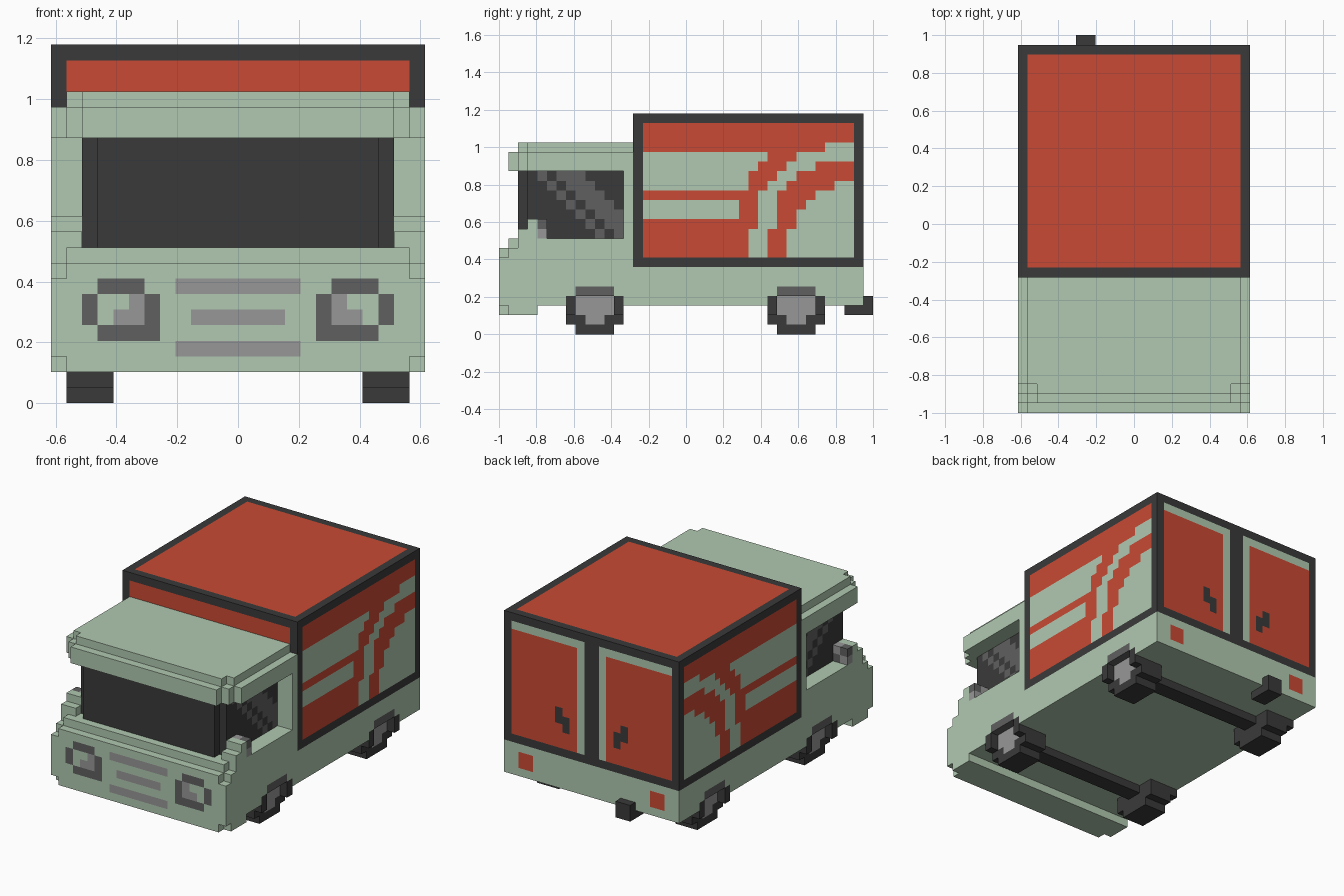
import bpy, bmesh

if "Cube" in bpy.data.objects:
    bpy.data.objects.remove(bpy.data.objects["Cube"])

U = 2 / 39  # one block; the truck is 24 x 39 x 23 blocks


def material(name, rgb):
    m = bpy.data.materials.new(name)
    lin = [((c / 255 + 0.055) / 1.055) ** 2.4 for c in rgb]
    m.diffuse_color = (*lin, 1)
    m.use_nodes = True
    m.node_tree.nodes["Principled BSDF"].inputs["Base Color"].default_value = m.diffuse_color
    return m


GREEN, RED, BLACK, DARK, LIGHT = range(5)
MATS = [material("pale_green", (177, 201, 177)), material("orange_red", (201, 74, 52)),
        material("near_black", (58, 58, 58)), material("dark_grey", (96, 96, 96)),
        material("light_grey", (151, 151, 151))]

# the corner signs of a cell's face for each direction
SIDES = {(1, 0, 0): [(1, 0, 0), (1, 1, 0), (1, 1, 1), (1, 0, 1)],
         (-1, 0, 0): [(0, 0, 0), (0, 0, 1), (0, 1, 1), (0, 1, 0)],
         (0, 1, 0): [(0, 1, 0), (0, 1, 1), (1, 1, 1), (1, 1, 0)],
         (0, -1, 0): [(0, 0, 0), (1, 0, 0), (1, 0, 1), (0, 0, 1)],
         (0, 0, 1): [(0, 0, 1), (1, 0, 1), (1, 1, 1), (0, 1, 1)],
         (0, 0, -1): [(0, 0, 0), (0, 1, 0), (1, 1, 0), (1, 0, 0)]}


def block(x0, x1, y0, y1, z0, z1):
    return {(x, y, z) for x in range(x0, x1) for y in range(y0, y1) for z in range(z0, z1)}


def wide(w, *yz):
    return block(-w, w, *yz)


def both(x0, x1, *yz):
    return block(x0, x1, *yz) | block(-x1, -x0, *yz)


def build(name, cells, paint):
    """Skin a set of blocks; paint(column from centre, y, z, normal) picks the colour."""
    bm = bmesh.new()
    verts = {}
    for x, y, z in sorted(cells):
        for n, corners in SIDES.items():
            if (x + n[0], y + n[1], z + n[2]) in cells:
                continue
            ring = []
            for a, b, c in corners:
                k = (x + a, y + b, z + c)
                if k not in verts:
                    verts[k] = bm.verts.new((k[0] * U, (k[1] - 19.5) * U, k[2] * U))
                ring.append(verts[k])
            f = bm.faces.new(ring)
            f.material_index = paint(x if x >= 0 else -1 - x, y, z, n)
    me = bpy.data.meshes.new(name)
    bm.to_mesh(me)
    bm.free()
    for m in MATS:
        me.materials.append(m)
    ob = bpy.data.objects.new(name, me)
    bpy.context.collection.objects.link(ob)
    return ob


def plain(colour):
    return lambda *a: colour


# lower body: chassis, nose with cut corners, bumper lip, rear window pillars
body = wide(12, 1, 38, 3, 7) | wide(12, 1, 14, 7, 9) | wide(12, 2, 14, 9, 10)
body |= wide(11, 1, 2, 9, 10) | wide(11, 0, 1, 2, 9) | wide(12, 0, 1, 3, 8)
body |= wide(12, 1, 4, 2, 3) | both(10, 12, 13, 14, 10, 17)
AXLES = (7, 28)
for a in AXLES:  # wheel arches
    body -= both(8, 12, a, a + 6, 3, 4) | both(8, 12, a + 1, a + 5, 4, 5)


def paint_body(c, y, z, n):
    if n == (0, -1, 0) and y == 0:
        # grille bars
        if (z in (3, 7) and c < 4) or (z == 5 and c < 3):
            return LIGHT
        # headlight rim and lens
        if (z == 7 and 6 <= c < 9) or (z == 4 and 5 <= c < 9) or (z in (5, 6) and c in (5, 9)):
            return DARK
        if (z == 5 and c in (6, 7)) or (z == 6 and c == 6):
            return LIGHT
    # tail lights
    if n == (0, 1, 0) and y == 37 and z in (4, 5) and c in (8, 9):
        return RED
    return GREEN


build("lower_body", body, paint_body)

# cab roof with stepped visor
roof = wide(10, 1, 2, 17, 19) | wide(11, 2, 3, 17, 19) | wide(12, 3, 14, 17, 19)
roof |= wide(10, 2, 3, 19, 20) | wide(11, 3, 14, 19, 20)
build("cab_roof", roof, plain(GREEN))


# glass with diagonal reflections on the side windows
def paint_glass(c, y, z, n):
    d = y - (21 - z)  # distance from the dark diagonal
    return DARK if n[0] and y > 2 and d in (-1, 1, 2, 3) else BLACK


build("cab_windows", wide(9, 2, 3, 10, 17) | wide(10, 3, 14, 10, 17), paint_glass)


# wing mirrors
def paint_mirror(c, y, z, n):
    if y < 4:
        return GREEN
    return LIGHT if (c + z) % 2 else DARK


build("wing_mirrors", both(10, 12, 2, 5, 10, 11) | both(10, 12, 3, 5, 11, 12), paint_mirror)


# cargo box: black frame, red panels, striped sides, rear doors
def side_stripes(y, z):
    if 15 <= z < 19 and y < {18: 28, 17: 27}.get(z, 26):
        return GREEN
    if 12 <= z < 14 and y < 25:
        return GREEN
    # narrow band sweeping up to the rear
    start, end = {15: (28, 30), 16: (29, 31), 17: (30, 33), 18: (31, 37), 19: (34, 37)}.get(
        z, (26, 28) if z < 11 else (27, 29) if z < 15 else (99, 99))
    if start <= y < end:
        return GREEN
    # green field in the lower rear corner
    field = 30 if z < 11 else {11: 31, 12: 31, 13: 32, 14: 33, 15: 35}.get(z, 99)
    return GREEN if y >= field else RED


def rear_doors(c, z):
    if c == 0 or (c == 3 and z in (10, 11)) or (c == 4 and z in (11, 12)):
        return BLACK  # centre post and handles
    return GREEN if c == 1 or z == 21 else RED


def paint_box(c, y, z, n):
    in_x, in_y, in_z = c < 11, 15 <= y < 37, 8 <= z < 22
    if n[0] and in_y and in_z:
        return side_stripes(y, z)
    if n[1] > 0 and in_x and in_z:
        return rear_doors(c, z)
    if (n[1] < 0 and in_x and in_z) or (n[2] > 0 and in_x and in_y):
        return RED
    return BLACK


build("cargo_box", wide(12, 14, 38, 7, 23), paint_box)

# wheels with recessed hubs, and the axles joining them
for label, a in zip(("front", "rear"), AXLES):
    def paint_wheel(c, y, z, n, a=a):
        j = y - a
        if z == 4:
            return DARK
        hub = (z in (2, 3) and 1 <= j < 5) or (z == 1 and 2 <= j < 4)
        return LIGHT if hub and c == 10 and n[0] else BLACK

    wheel = both(8, 11, a, a + 6, 1, 4) | both(8, 11, a + 1, a + 5, 0, 1)
    wheel |= both(8, 12, a + 1, a + 5, 4, 5)
    wheel |= both(11, 12, a, a + 1, 2, 4) | both(11, 12, a + 5, a + 6, 2, 4)
    build(label + "_wheels", wheel, paint_wheel)
    build(label + "_axle", wide(8, a + 2, a + 4, 2, 3), plain(BLACK))

# exhaust pipe
build("exhaust", block(-6, -4, 36, 39, 2, 4), plain(BLACK))
